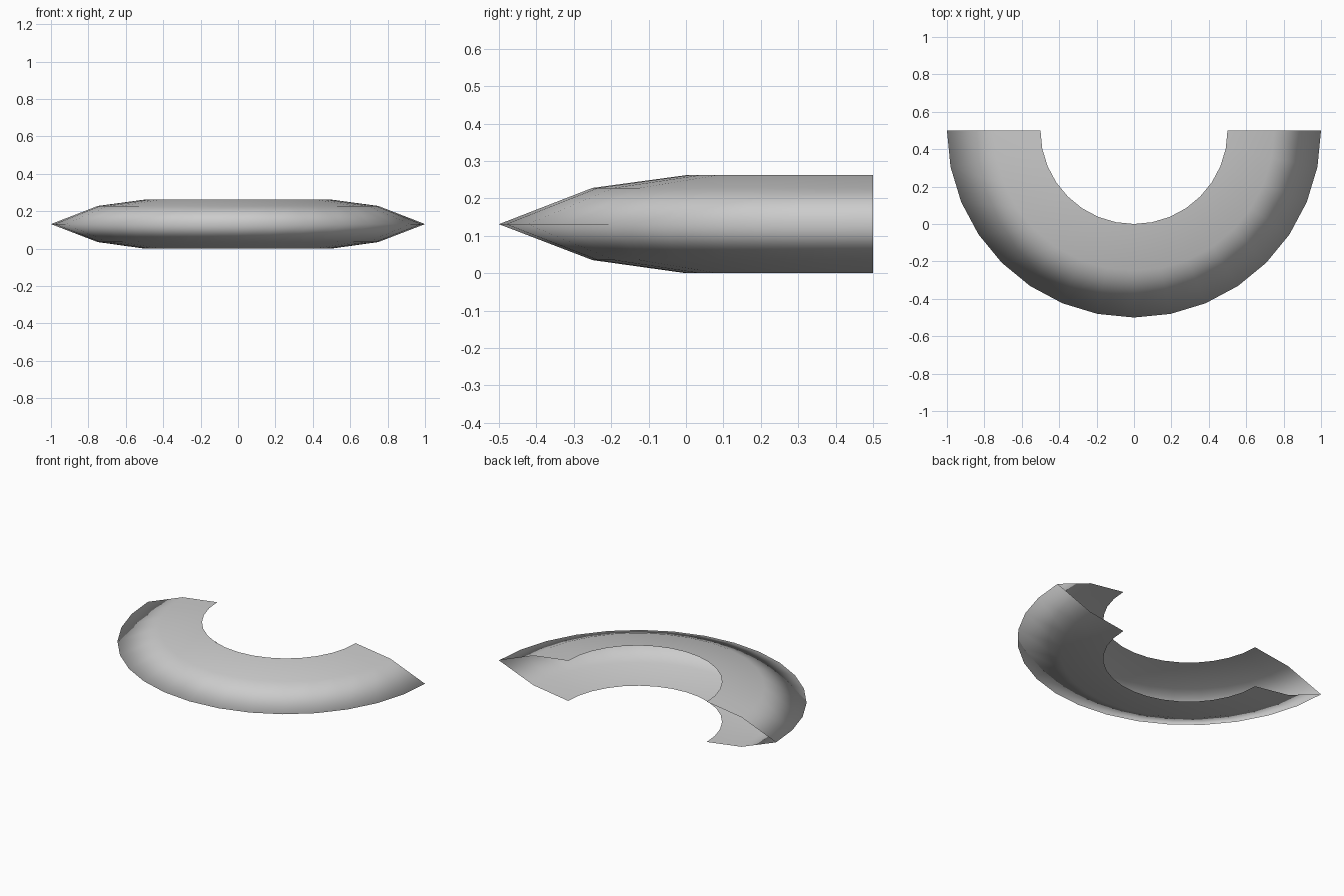
import bpy, bmesh, math
from mathutils import Vector

default = bpy.data.objects.get("Cube")
if default:
    bpy.data.objects.remove(default, do_unlink=True)

# Single pale grey material
grey = bpy.data.materials.new("pale_grey")
grey.use_nodes = True
colour = (0.6, 0.6, 0.6, 1)
grey.diffuse_color = colour
grey.node_tree.nodes["Principled BSDF"].inputs["Base Color"].default_value = colour

# Open pointed profile, swept half a turn around the ring centre
centre = Vector((0, 0.5, 0))
profile = [(0.5, 0.0), (0.75, 0.035), (1.0, 0.131), (0.75, 0.228), (0.5, 0.262)]

bm = bmesh.new()
verts = [bm.verts.new((-r, centre.y, z)) for r, z in profile]
edges = [bm.edges.new(pair) for pair in zip(verts, verts[1:])]
bmesh.ops.spin(bm, geom=verts + edges, cent=centre, axis=(0, 0, 1),
               angle=math.pi, steps=16, use_duplicate=False)

# Face the shell outward, judged by its top faces, and shade it smooth
bm.normal_update()
top = max(bm.faces, key=lambda f: f.calc_center_median().z)
if top.normal.z < 0:
    bmesh.ops.reverse_faces(bm, faces=bm.faces[:])
for face in bm.faces:
    face.smooth = True

mesh = bpy.data.meshes.new("half_ring_shell")
bm.to_mesh(mesh)
bm.free()
mesh.materials.append(grey)
shell = bpy.data.objects.new("half_ring_shell", mesh)
bpy.context.collection.objects.link(shell)
